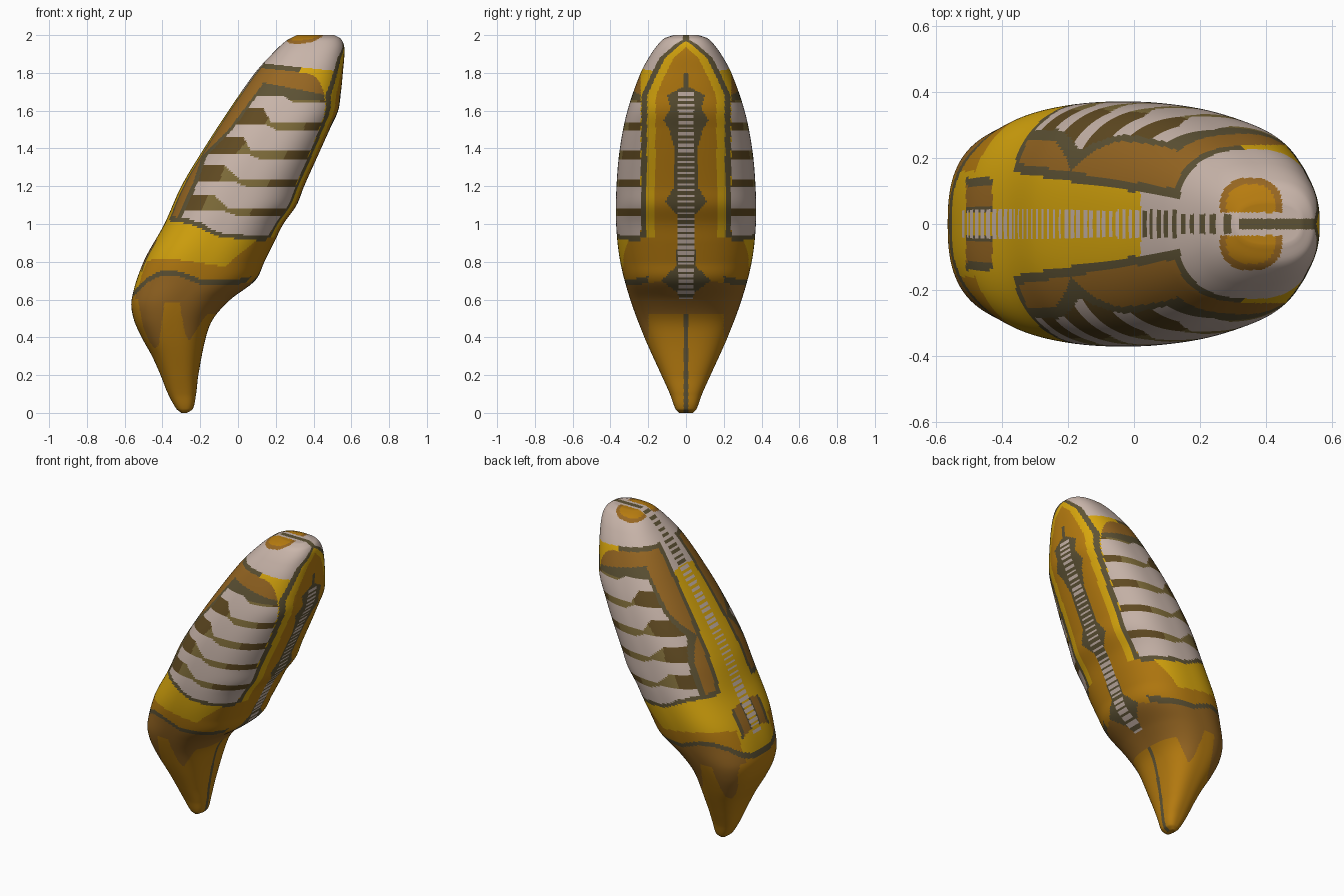
import bpy, bmesh, math

if "Cube" in bpy.data.objects:
    bpy.data.objects.remove(bpy.data.objects["Cube"], do_unlink=True)

RINGS, SEGS, FULLNESS = 280, 256, 2.6

# Flat colours (linear)
PALETTE = {
    "yellow": (.68, .38, .004), "amber": (.47, .2, .005), "brown": (.31, .135, .016),
    "outline": (.11, .085, .035), "dark_brown": (.12, .07, .016),
    "olive": (.21, .15, .042), "pale": (.58, .46, .40),
}
NAMES = list(PALETTE)


def lerp(table, t):
    """Piecewise linear lookup."""
    if t <= table[0][0]:
        return table[0][1]
    for (a, p), (b, q) in zip(table, table[1:]):
        if t <= b:
            return p + (q - p) * (t - a) / (b - a)
    return table[-1][1]


def smooth(table, t):
    """Piecewise cubic lookup through the points."""
    n = len(table)
    i = next((k for k in range(n - 1) if t <= table[k + 1][0]), n - 2)

    def slope(k):
        a, b = table[max(k - 1, 0)], table[min(k + 1, n - 1)]
        return (b[1] - a[1]) / (b[0] - a[0])
    (a, p), (b, q) = table[i], table[i + 1]
    h = b - a
    f = (t - a) / h
    g = 1 - f
    return (p * (1 + 2 * f) * g * g + q * f * f * (3 - 2 * f)
            + h * f * g * (slope(i) * g - slope(i + 1) * f))


# Side and width profiles, by height
BACK = [(0, -.30), (.02, -.325), (.1, -.37), (.2, -.41), (.3, -.455), (.4, -.51), (.5, -.553),
        (.6, -.563), (.8, -.50), (1, -.39), (1.2, -.30), (1.4, -.18), (1.6, -.05),
        (1.8, .09), (1.9, .18), (1.97, .255), (2, .31)]
BELLY = [(0, -.27), (.02, -.24), (.1, -.222), (.2, -.21), (.4, -.17), (.5, -.13), (.6, -.04),
         (.7, .09), (.8, .14), (.9, .19), (1, .24), (1.1, .31), (1.2, .35), (1.4, .44),
         (1.5, .485), (1.6, .53), (1.7, .545), (1.8, .555), (1.93, .563), (1.98, .545), (2, .51)]
WIDTH = [(0, .035), (.02, .055), (.1, .085), (.2, .13), (.4, .22), (.6, .295), (.8, .348),
         (1, .37), (1.2, .368), (1.4, .35), (1.6, .31), (1.8, .24), (1.9, .185),
         (1.96, .14), (1.985, .11), (2, .065)]

# Marking outlines
BELLY_EDGE = [(.93, .24), (1.68, .235), (1.78, .19), (1.88, .14), (1.95, .06), (1.98, .01)]
PANEL_FLOOR = [(-.39, 1.03), (-.25, 1.01), (-.1, .94), (.17, .915)]
STRIPE_LEFT = [(1.03, -.325), (1.2, -.245), (1.36, -.19), (1.5, -.05), (1.74, .13)]
STRIPE_RIGHT = [(.93, .18), (1.68, .47)]
KEEL = [(.6, .03), (.64, .05), (.7, .13), (.78, .05), (1.05, .045), (1.12, .11), (1.2, .06),
        (1.4, .06), (1.5, .09), (1.55, .12), (1.61, .08), (1.68, .1), (1.73, .01), (1.8, .012)]
TAIL_LINE = [(-.56, .63), (-.48, .71), (-.4, .75), (-.3, .74), (-.2, .70), (0, .70), (.1, .72)]
TAIL_TEETH = [(-.53, .6), (-.5, .45), (-.45, .33), (-.42, .36), (-.39, .58), (-.31, .58),
              (-.28, .42), (-.23, .33), (-.18, .3)]


def keel_colour(s, z):
    stripe = z < 1.7 and s < .042 and z % .03 < .015
    return "pale" if stripe else "outline"


def belly_colour(s, z):
    edge = lerp(BELLY_EDGE, z)
    if s > edge - .03:
        return "outline"
    return "yellow" if s > edge - .075 else "amber"


def back_colour(x, s, z):
    # Ribbed seam, then plates near the base of the back
    if s < .042 and z > .75 and z % .03 < .017:
        return "pale" if x < .02 else "outline"
    if -.51 < x < -.43 and .035 < s < .14 and z > .65:
        return "outline" if s < .055 or s > .115 else "brown"
    return "pale" if x > .02 else "yellow"


def stripe_colour(x, z, left, right):
    v = (x - left) / (right - left)
    if v < .045:
        return "outline"

    def ramp(a, b):
        return min(max((v - a) / (b - a), 0), 1)
    # Each stripe steps down towards the belly and widens
    top = .032 - .03 * ramp(.42, .58)
    bottom = -.032 - .074 * ramp(.25, .45)
    row = math.floor((z - 1.04 - bottom) / .151)
    rise = z - 1.04 - .151 * row
    if 0 <= row <= 4 and rise < top:
        return "pale"
    if z > 1.66 or row < 0:
        return "outline"
    start = .2 + .06 * row
    return "olive" if start < v < start + .5 else "dark_brown"


def cap_colour(x, s, z, front):
    if x > .32 and s < .016:
        return "outline"
    if not front and s < .03 and x < .3 and z % .03 < .014:
        return "outline"
    patch = math.hypot(max(.34 - x, x - .37, 0), max(s - .06, 0))
    if s > .035 and patch < .08:
        return "amber" if patch < .06 else "brown"
    return "pale"


def tail_colour(x, s, z, front):
    if front and z < .52 and s < .2:
        return "outline" if s < .012 else "amber"
    if z < lerp(TAIL_TEETH, x) or (not front and s < .15):
        return "amber"
    return "brown"


def colour(x, s, z, front):
    line = lerp(TAIL_LINE, x)
    if front and .6 < z < 1.8 and s < lerp(KEEL, z):
        return keel_colour(s, z)
    if z < line - .02:
        return tail_colour(x, s, z, front)
    if z < line + .008 and (not front or s > .2):
        return "outline"
    if front and z > .93 and s < lerp(BELLY_EDGE, z):
        return belly_colour(s, z)
    cap = 1.85 - .1 * (x - .13)
    if z > cap:
        return cap_colour(x, s, z, front)
    # Side panel
    floor = lerp(PANEL_FLOOR, x)
    side = .19 - .16 * (x + .39)
    if z > floor - .01 and not (front and s < .24):
        if not front and s < side - .03:
            return back_colour(x, s, z)
        if z < floor + .015 or z > cap - .025 or (not front and s < side):
            return "outline"
        left, right = lerp(STRIPE_LEFT, z), lerp(STRIPE_RIGHT, z)
        if x < left or z > 1.75 - .2 * (x - .13):
            return "brown"
        return stripe_colour(x, z, left, right)
    # Waist band
    if not front and s < .16:
        return back_colour(x, s, z)
    wave = .795 + .02 * math.sin(9 * x + 5)
    if z < wave or x > .02 + 1.2 * (z - .85):
        return "amber"
    return "yellow"


def make_material(name, rgb):
    mat = bpy.data.materials.new(name)
    mat.use_nodes = True
    mat.diffuse_color = (*rgb, 1)
    shader = next(n for n in mat.node_tree.nodes if n.type == "BSDF_PRINCIPLED")
    shader.inputs["Base Color"].default_value = (*rgb, 1)
    shader.inputs["Roughness"].default_value = .7
    return mat


# Full rounded cross-section of unit size
section = []
for k in range(SEGS):
    c, s = math.cos(math.tau * k / SEGS), math.sin(math.tau * k / SEGS)
    scale = (abs(c) ** FULLNESS + abs(s) ** FULLNESS) ** (-1 / FULLNESS)
    section.append((c * scale, s * scale))

# Body lofted from sections, closer together at both ends
bm = bmesh.new()
rings = []
for i in range(RINGS + 1):
    t = i / RINGS
    z = 2 * t - .9 * math.sin(math.tau * t) / math.tau
    lo, hi, w = (smooth(p, z) for p in (BACK, BELLY, WIDTH))
    mid, r = (lo + hi) / 2, (hi - lo) / 2
    rings.append([bm.verts.new((mid + r * c, w * s, z)) for c, s in section])

for low, high in zip(rings, rings[1:]):
    for k in range(SEGS):
        n = (k + 1) % SEGS
        face = bm.faces.new((low[k], low[n], high[n], high[k]))
        c = face.calc_center_median()
        front = section[k][0] + section[n][0] > 0
        face.material_index = NAMES.index(colour(c.x, abs(c.y), c.z, front))

# Flat ends in rings, so that their markings carry on
for ring, flip in ((rings[0], True), (rings[-1], False)):
    centre = sum((v.co for v in ring), ring[0].co * 0) / SEGS
    outer = ring
    for step in range(11, -1, -1):
        if step:
            inner = [bm.verts.new(centre.lerp(v.co, step / 12)) for v in ring]
        else:
            inner = [bm.verts.new(centre)] * SEGS
        for k in range(SEGS):
            n = (k + 1) % SEGS
            loop = [outer[k], outer[n], inner[n], inner[k]] if step else [outer[k], outer[n], inner[k]]
            face = bm.faces.new(loop[::-1] if flip else loop)
            c = face.calc_center_median()
            name = "amber" if flip else cap_colour(c.x, abs(c.y), c.z, True)
            face.material_index = NAMES.index(name)
        outer = inner

mesh = bpy.data.meshes.new("body")
bm.to_mesh(mesh)
bm.free()
for name in NAMES:
    mesh.materials.append(make_material(name, PALETTE[name]))
body = bpy.data.objects.new("body", mesh)
bpy.context.collection.objects.link(body)
body.select_set(True)
bpy.context.view_layer.objects.active = body
bpy.ops.object.shade_smooth_by_angle(angle=math.radians(60))
